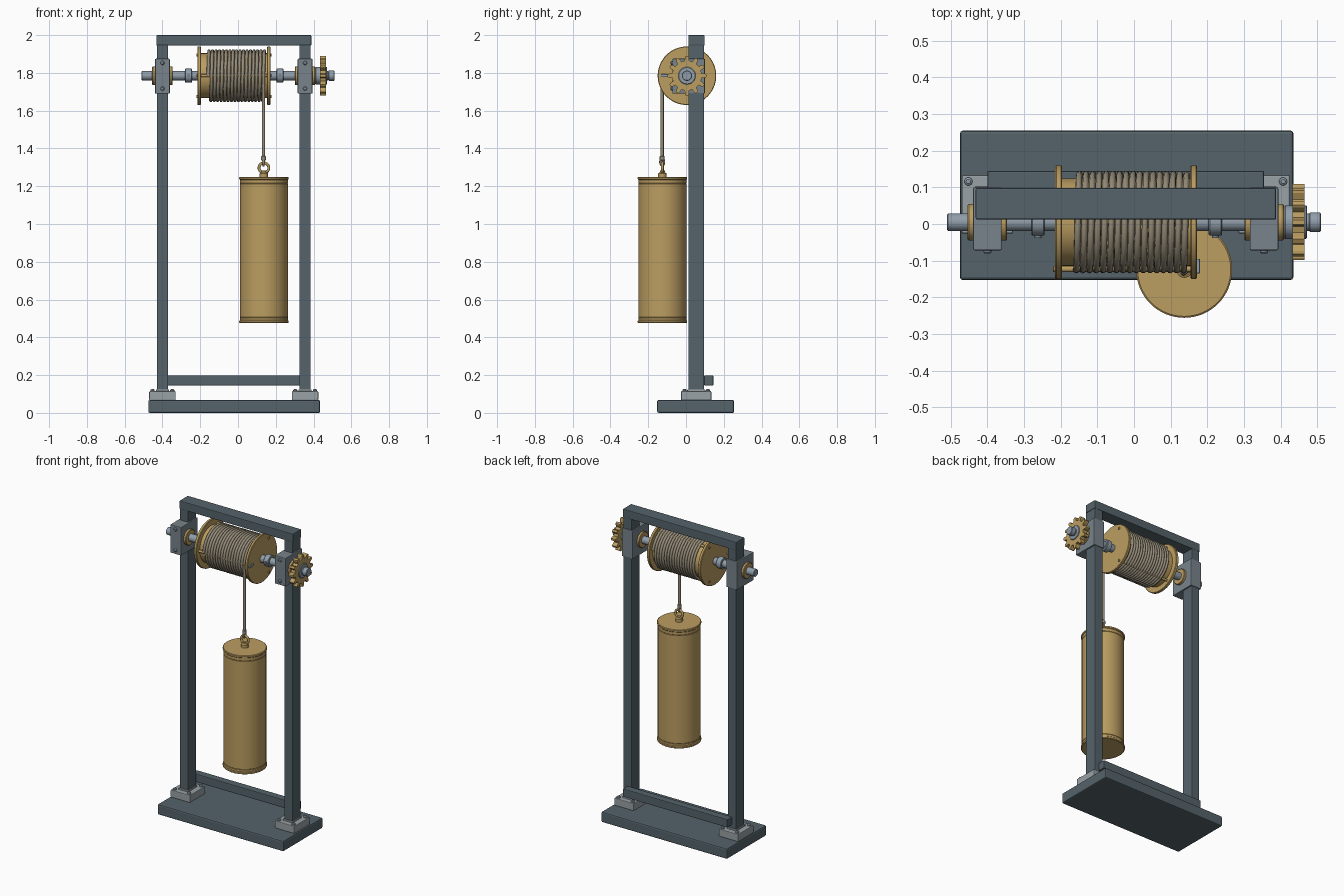
import bpy, bmesh, math
from math import pi, sin, cos
from mathutils import Vector, Matrix

cube = bpy.data.objects.get("Cube")
if cube:
    bpy.data.objects.remove(cube, do_unlink=True)


def material(name, r, g, b):
    m = bpy.data.materials.new(name)
    m.use_nodes = True
    m.diffuse_color = (r, g, b, 1)
    node = next(n for n in m.node_tree.nodes if n.type == 'BSDF_PRINCIPLED')
    node.inputs["Base Color"].default_value = (r, g, b, 1)
    return m


FRAME = material("painted frame", 0.09, 0.125, 0.145)
STEEL = material("shaft steel", 0.28, 0.34, 0.40)
CAST = material("cast housing", 0.19, 0.23, 0.26)
FOOT = material("pale foot metal", 0.32, 0.36, 0.38)
BRASS = material("brass", 0.50, 0.34, 0.12)
CABLE = material("cable", 0.30, 0.26, 0.19)

AXIS_Y, AXIS_Z = 0.005, 1.785
POSTS = {"left": 0.355, "right": -0.40}
TURN_X = Matrix.Rotation(pi / 2, 4, 'Y')      # local z becomes world x
TURN_FRONT = Matrix.Rotation(pi / 2, 4, 'X')  # local z becomes world -y


def finish(name, bm, mat, smooth=False):
    bmesh.ops.recalc_face_normals(bm, faces=bm.faces)
    me = bpy.data.meshes.new(name)
    bm.to_mesh(me)
    bm.free()
    ob = bpy.data.objects.new(name, me)
    bpy.context.collection.objects.link(ob)
    me.materials.append(mat)
    if smooth:
        bpy.ops.object.select_all(action='DESELECT')
        ob.select_set(True)
        bpy.context.view_layer.objects.active = ob
        bpy.ops.object.shade_smooth_by_angle(angle=math.radians(35))
    return ob


def box(name, x, y, z, mat, bevel=0.004):
    bm = bmesh.new()
    bmesh.ops.create_cube(bm, size=1)
    for v in bm.verts:
        for i, (lo, hi) in enumerate((x, y, z)):
            v.co[i] = (lo + hi) / 2 + v.co[i] * (hi - lo)
    ob = finish(name, bm, mat)
    if bevel:
        mod = ob.modifiers.new("soft edges", 'BEVEL')
        mod.width, mod.segments = bevel, 2
    return ob


def lathe(name, profile, origin, mat, turn=Matrix(), sides=48):
    """Spin (radius, height) points about local z; the ends are capped."""
    bm = bmesh.new()
    rings = [[bm.verts.new((r * cos(2 * pi * i / sides), r * sin(2 * pi * i / sides), h))
              for i in range(sides)] for r, h in profile]
    for a, b in zip(rings, rings[1:]):
        for i in range(sides):
            j = (i + 1) % sides
            bm.faces.new((a[i], a[j], b[j], b[i]))
    bm.faces.new(rings[0])
    bm.faces.new(rings[-1])
    bm.transform(Matrix.Translation(origin) @ turn)
    return finish(name, bm, mat, sides > 8)


def disc_x(name, x0, x1, r, mat, sides=48, bevel=0.003, y=AXIS_Y, z=AXIS_Z):
    b = min(bevel, (x1 - x0) / 3)
    return lathe(name, [(r - b, x0), (r, x0 + b), (r, x1 - b), (r - b, x1)],
                 (0, y, z), mat, TURN_X, sides)


def tube(name, points, radius, mat, closed=False):
    cu = bpy.data.curves.new(name, 'CURVE')
    cu.dimensions = '3D'
    cu.bevel_depth, cu.bevel_resolution = radius, 2
    cu.use_fill_caps = True
    sp = cu.splines.new('POLY')
    sp.points.add(len(points) - 1)
    for p, co in zip(sp.points, points):
        p.co = (*co, 1)
    sp.use_cyclic_u = closed
    sp.use_smooth = True
    ob = bpy.data.objects.new(name, cu)
    bpy.context.collection.objects.link(ob)
    cu.materials.append(mat)
    return ob


# Frame: base, posts, beams
box("base_plate", (-0.475, 0.435), (-0.153, 0.255), (0, 0.068), FRAME, 0.008)
box("top_beam", (-0.432, 0.388), (0.012, 0.098), (1.945, 2.0), FRAME)
box("lower_crossbar", (-0.40, 0.355), (0.096, 0.145), (0.145, 0.198), FRAME)

for side, x in POSTS.items():
    out = 1 if side == "left" else -1
    box(side + "_post", (x - 0.03, x + 0.03), (0.012, 0.096), (0.07, 1.95), FRAME)

    # Feet with a raised socket and four bolts
    box(side + "_foot", (x - 0.07, x + 0.07), (-0.026, 0.134), (0.066, 0.115), FOOT)
    box(side + "_foot_socket", (x - 0.035, x + 0.035), (0.006, 0.102), (0.11, 0.124), FOOT, 0.003)
    for dx in (-0.052, 0.052):
        for y in (-0.008, 0.116):
            lathe(side + "_foot_bolt", [(0.011, 0.112), (0.011, 0.122), (0.006, 0.126)],
                  (x + dx, y, 0), STEEL, sides=16)

    # Bearing housing, flanged bushings and front bolts
    box(side + "_bearing_block", (x - 0.039, x + 0.039), (-0.072, 0.1), (1.69, 1.875), CAST)
    disc_x(side + "_bushing", x - 0.054, x + 0.054, 0.05, BRASS)
    for dz in (-0.068, 0.068):
        lathe(side + "_block_bolt", [(0.011, 0.068), (0.011, 0.077), (0.007, 0.081)],
              (x, 0, AXIS_Z + dz), STEEL, TURN_FRONT, 16)

    # Shaft collar with its set screw
    cx = 0.222 if out > 0 else -0.262
    disc_x(side + "_collar", cx - 0.018, cx + 0.018, 0.037, STEEL)
    lathe(side + "_set_screw", [(0.009, 0.028), (0.009, 0.043)],
          (cx, AXIS_Y, AXIS_Z), CAST, TURN_FRONT, 12)

# Shaft
disc_x("shaft", -0.51, 0.48, 0.024, STEEL)
disc_x("shaft_end_cap", 0.478, 0.51, 0.027, STEEL)

# Drum
disc_x("drum_core", -0.205, 0.165, 0.119, BRASS, 64)
disc_x("drum_flange_right", -0.215, -0.196, 0.155, BRASS, 64)
disc_x("drum_flange_left", 0.154, 0.172, 0.155, BRASS, 64)
for k in range(3):
    a = 2 * pi * k / 3 + pi
    y, z = AXIS_Y + 0.128 * cos(a), AXIS_Z + 0.128 * sin(a)
    disc_x("flange_bolt", -0.221, 0.178, 0.008, BRASS, 12, 0.002, y, z)
box("cable_clamp", (0.17, 0.18), (-0.135, -0.095), (1.777, 1.793), STEEL, 0.002)

# Wound cable, leaving the drum at the front and running down to the hook
TURNS, STEPS, COIL = 16, 40, 0.131
HANG_X = 0.135
path = []
for i in range(TURNS * STEPS + 1):
    t = i / STEPS
    a = pi + 2 * pi * t
    path.append((-0.158 + (HANG_X + 0.158) * t / TURNS,
                 AXIS_Y + COIL * cos(a), AXIS_Z - COIL * sin(a)))
tube("wound_cable", path, 0.0088, CABLE)
HANG_Y = AXIS_Y - COIL
tube("hanging_cable", [(HANG_X, HANG_Y, z) for z in (AXIS_Z, 1.33)], 0.0088, CABLE)
last = [(HANG_X + 0.0185 * t, AXIS_Y + COIL * cos(pi + 2 * pi * t),
         AXIS_Z - COIL * sin(pi + 2 * pi * t)) for t in (k / STEPS for k in range(STEPS // 2))]
tube("cable_tail", last[::-1], 0.0088, CABLE)

# Hanging weight: one lathed body with lipped, grooved ends
X, Y = 0.137, -0.125
body = [(0.127, 0.475), (0.131, 0.478), (0.131, 0.487), (0.127, 0.491), (0.127, 0.503),
        (0.1255, 0.505), (0.127, 0.507), (0.127, 1.212), (0.1255, 1.214), (0.127, 1.216),
        (0.127, 1.234), (0.131, 1.238), (0.131, 1.247), (0.127, 1.25)]
lathe("weight", body, (X, Y, 0), BRASS, sides=64)
lathe("weight_neck", [(0.022, 1.248), (0.022, 1.268), (0.013, 1.274), (0.013, 1.282)],
      (X, Y, 0), BRASS, sides=24)

# Eye ring and cable thimble
ring = [2 * pi * i / 32 for i in range(32)]
tube("eye_ring", [(X + 0.026 * cos(a), Y, 1.297 + 0.026 * sin(a)) for a in ring],
     0.0075, BRASS, True)
tube("cable_loop", [(HANG_X, HANG_Y + 0.010 * cos(a), 1.328 + 0.018 * sin(a)) for a in ring],
     0.006, CABLE, True)
lathe("cable_ferrule", [(0.009, 1.335), (0.013, 1.339), (0.013, 1.357), (0.009, 1.361)],
      (HANG_X, HANG_Y, 0), CABLE, sides=20)

# Toothed wheel at the left end of the shaft
TEETH = 12
bm = bmesh.new()
outline = []
for k in range(TEETH):
    for frac, r in ((-0.30, 0.079), (-0.20, 0.098), (-0.12, 0.104),
                    (0.12, 0.104), (0.20, 0.098), (0.30, 0.079)):
        a = 2 * pi * (k + frac) / TEETH
        outline.append(bm.verts.new((0.433, AXIS_Y + r * cos(a), AXIS_Z + r * sin(a))))
face = bm.faces.new(outline)
grown = bmesh.ops.extrude_face_region(bm, geom=[face])
bmesh.ops.translate(bm, vec=(0.033, 0, 0),
                    verts=[v for v in grown["geom"] if isinstance(v, bmesh.types.BMVert)])
finish("toothed_wheel", bm, BRASS)
disc_x("wheel_hub", 0.41, 0.472, 0.046, STEEL)
